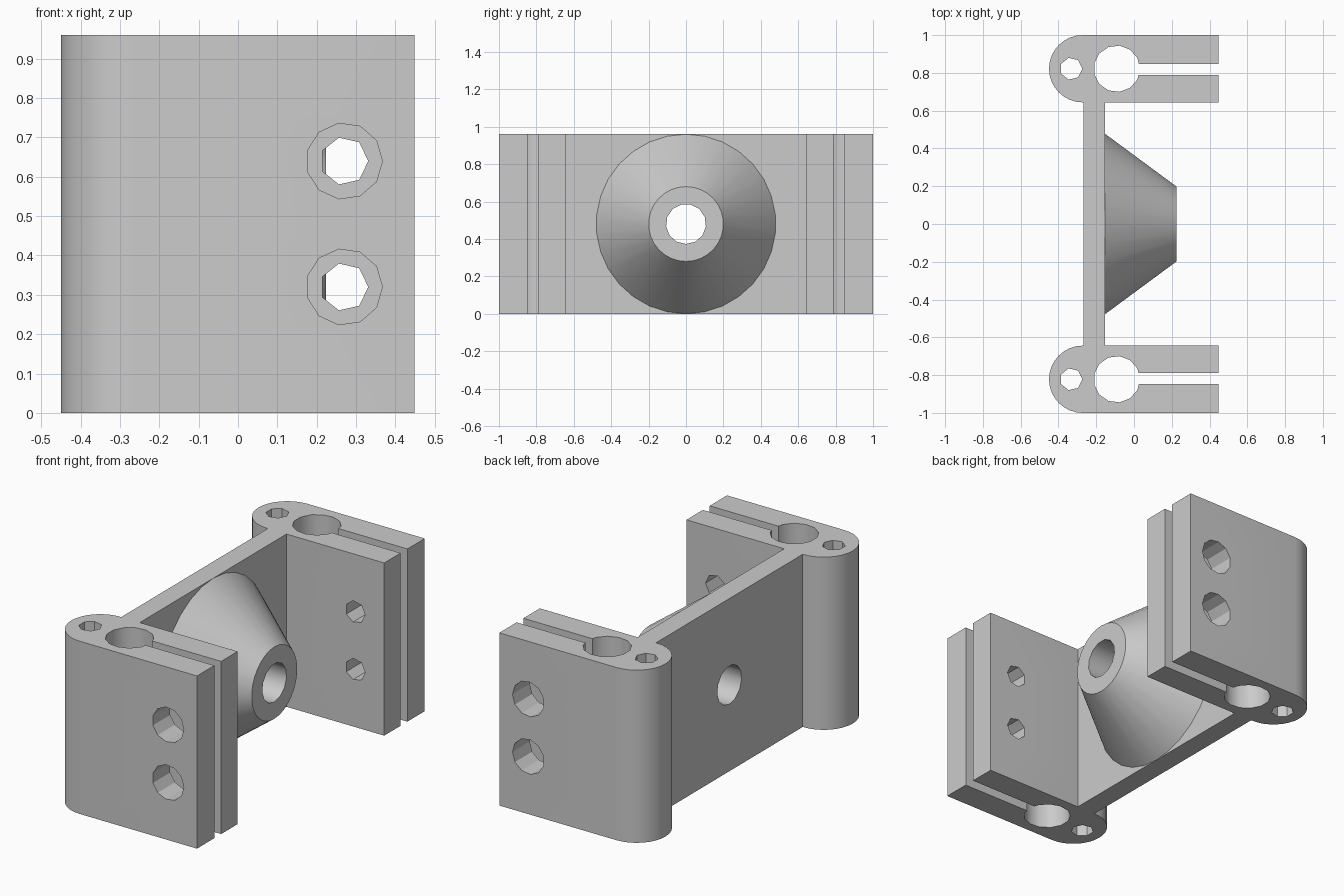
import bpy, bmesh, math
from mathutils import Vector

HEIGHT = 0.96
MID_Z = HEIGHT / 2
CLAMP_Y = 0.822        # distance of each clamp's centre line from the middle
CLAMP_R = 0.178        # half thickness of a clamp
PLATE_X = (-0.267, -0.153)

cube = bpy.data.objects.get("Cube")
if cube:
    bpy.data.objects.remove(cube, do_unlink=True)

grey = bpy.data.materials.new("plain_grey")
grey.use_nodes = True
colour = (0.6, 0.6, 0.6, 1)
grey.diffuse_color = colour
grey.node_tree.nodes["Principled BSDF"].inputs["Base Color"].default_value = colour


def loft(name, start, end):
    """Closed solid between two matching outlines."""
    bm = bmesh.new()
    a = [bm.verts.new(p) for p in start]
    b = [bm.verts.new(p) for p in end]
    bm.faces.new(a)
    bm.faces.new(b)
    for i in range(len(a)):
        j = (i + 1) % len(a)
        bm.faces.new((a[i], a[j], b[j], b[i]))
    bmesh.ops.recalc_face_normals(bm, faces=bm.faces)
    mesh = bpy.data.meshes.new(name)
    bm.to_mesh(mesh)
    bm.free()
    mesh.materials.append(grey)
    obj = bpy.data.objects.new(name, mesh)
    bpy.context.collection.objects.link(obj)
    return obj


def ring(centre, radius, sides, u, v):
    """Regular outline in the plane of u and v, first corner along u."""
    angles = [math.tau * i / sides for i in range(sides)]
    return [Vector(centre) + radius * (math.cos(t) * Vector(u) + math.sin(t) * Vector(v))
            for t in angles]


X, Y, Z = (1, 0, 0), (0, 1, 0), (0, 0, 1)


def upright(name, x, y, radius, sides):
    return loft(name, ring((x, y, -0.1), radius, sides, X, Y),
                ring((x, y, HEIGHT + 0.1), radius, sides, X, Y))


def crosswise(name, x, z, radius, sides, y0, y1):
    return loft(name, ring((x, y0, z), radius, sides, X, Z),
                ring((x, y1, z), radius, sides, X, Z))


def lengthwise(name, x0, x1, r0, r1, sides):
    return loft(name, ring((x0, 0, MID_Z), r0, sides, (0, 0, -1), Y),
                ring((x1, 0, MID_Z), r1, sides, (0, 0, -1), Y))


def box(name, x0, x1, y0, y1, z0, z1):
    corners = [(x0, y0), (x1, y0), (x1, y1), (x0, y1)]
    return loft(name, [(*c, z0) for c in corners], [(*c, z1) for c in corners])


def cut(obj, cutter):
    mod = obj.modifiers.new("cut", 'BOOLEAN')
    mod.operation = 'DIFFERENCE'
    mod.solver = 'EXACT'
    mod.object = cutter
    bpy.context.view_layer.objects.active = obj
    bpy.ops.object.modifier_apply(modifier=mod.name)
    bpy.data.objects.remove(cutter, do_unlink=True)


def clamp(name, side):
    y = side * CLAMP_Y
    # Round-ended block
    arc = [math.pi * (0.5 + i / 16) for i in range(17)]
    outline = [(-0.272 + CLAMP_R * math.cos(t), y + CLAMP_R * math.sin(t)) for t in arc]
    outline += [(0.448, y - CLAMP_R), (0.448, y + CLAMP_R)]
    body = loft(name, [(*p, 0) for p in outline], [(*p, HEIGHT) for p in outline])
    # Rod bore, pin hole and clamping slot
    cut(body, upright("rod_cutter", -0.091, y, 0.123, 13))
    cut(body, upright("pin_cutter", -0.333, y, 0.059, 7))
    slot = side * 0.818
    cut(body, box("slot_cutter", -0.05, 0.6, slot - 0.03, slot + 0.03, -0.1, HEIGHT + 0.1))
    # Bolt holes, wide through the outer jaw and narrow through the inner one
    for z in (HEIGHT / 3, HEIGHT * 2 / 3):
        cut(body, crosswise("bolt_cutter", 0.27, z, 0.061, 7, side * 0.6, side * 0.825))
        cut(body, crosswise("head_cutter", 0.27, z, 0.097, 11, side * 0.815, side * 1.1))
    return body


# Two mirrored clamps
parts = [clamp("front_clamp", -1), clamp("back_clamp", 1)]

# Web plate and conical boss, sharing one central bore
inner = CLAMP_Y - CLAMP_R
plate = box("web_plate", *PLATE_X, -inner, inner, 0, HEIGHT)
boss = lengthwise("cone_boss", PLATE_X[1], 0.224, MID_Z, 0.2, 30)
for part in (plate, boss):
    cut(part, lengthwise("bore_cutter", -0.5, 0.5, 0.107, 0.107, 13))
    parts.append(part)

# Smooth the curved walls, keep the edges crisp
bpy.ops.object.select_all(action='DESELECT')
for part in parts:
    part.select_set(True)
bpy.context.view_layer.objects.active = parts[0]
bpy.ops.object.shade_smooth_by_angle(angle=math.radians(30))
